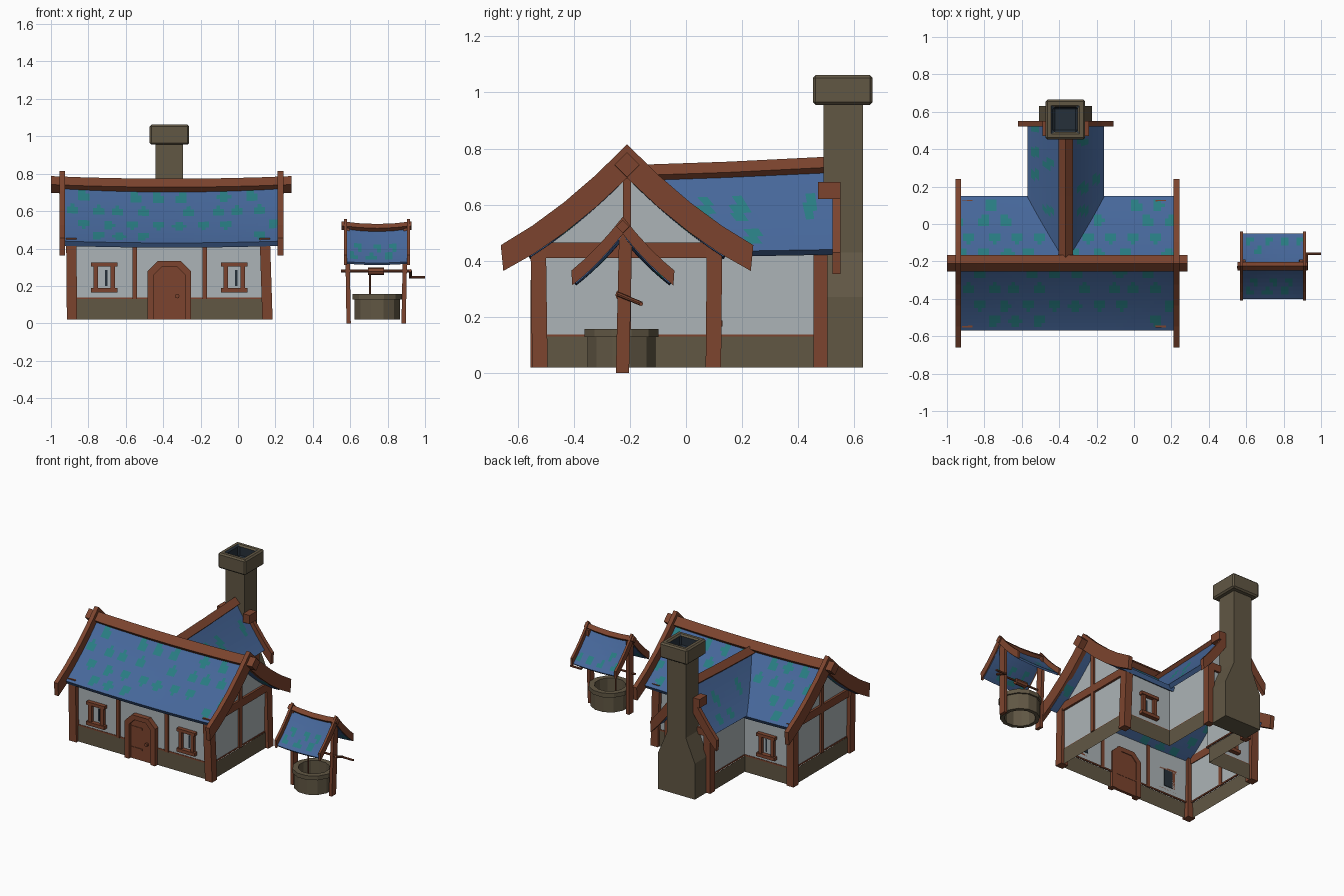
import bpy, bmesh, math, random
from mathutils import Vector

if "Cube" in bpy.data.objects:
    bpy.data.objects.remove(bpy.data.objects["Cube"])
random.seed(4)

def mat(name, rgb):
    m = bpy.data.materials.new(name)
    m.diffuse_color = [((c / 255 + .055) / 1.055) ** 2.4 for c in rgb] + [1]
    m.use_nodes = True
    m.node_tree.nodes["Principled BSDF"].inputs["Base Color"].default_value = m.diffuse_color
    return m

WOOD = mat("brown_wood", (124, 68, 46))
STONE = mat("olive_stone", (97, 87, 68))
WALL = mat("pale_plaster", (172, 180, 183))
BLUE = mat("blue_shingle", (70, 103, 154))
TEAL = mat("teal_shingle", (40, 124, 130))
DARK = mat("dark_opening", (38, 48, 58))

def mesh(name, verts, faces, mats, solid=True):
    me = bpy.data.meshes.new(name)
    me.from_pydata([tuple(v) for v in verts], [], faces)
    for m in mats:
        me.materials.append(m)
    if solid:
        bm = bmesh.new(); bm.from_mesh(me)
        bmesh.ops.recalc_face_normals(bm, faces=bm.faces)
        bm.to_mesh(me); bm.free()
    ob = bpy.data.objects.new(name, me)
    bpy.context.collection.objects.link(ob)
    return ob

def put(axis, a, o, c, z):
    """along / across coordinates to world, for a part running along axis"""
    return (a, o + c, z) if axis == 'x' else (o + c, a, z)

def prism(name, axis, pts, lo, hi, m, o=0):
    n = len(pts)
    v = [put(axis, a, o, c, z) for a in (lo, hi) for c, z in pts]
    f = [[i, (i + 1) % n, n + (i + 1) % n, n + i] for i in range(n)]
    return mesh(name, v, f + [list(range(n)), list(range(n, 2 * n))], [m])

def box(name, x0, x1, y0, y1, z0, z1, m, dx=0, dy=0):
    """box whose top can lean by dx, dy"""
    v = [(x + s * dx, y + s * dy, z) for s, z in ((0, z0), (1, z1))
         for x, y in ((x0, y0), (x1, y0), (x1, y1), (x0, y1))]
    f = [(0, 1, 2, 3), (4, 5, 6, 7)] + [(i, (i + 1) % 4, 4 + (i + 1) % 4, 4 + i) for i in range(4)]
    return mesh(name, v, f, [m])

def sweep(name, axis, o, path, r, m):
    """diamond beam along (along, z) path"""
    v = [put(axis, a, o, c, z + dz) for a, z in path for c, dz in ((r, 0), (0, r), (-r, 0), (0, -r))]
    k = len(path)
    f = [(4*j+i, 4*j+(i+1) % 4, 4*j+4+(i+1) % 4, 4*j+4+i) for j in range(k-1) for i in range(4)]
    return mesh(name, v, f + [(0, 1, 2, 3), tuple(range(4*k-4, 4*k))], [m])

def rod(name, p, q, r, m, n=8):
    p, q = Vector(p), Vector(q)
    rot = (q - p).to_track_quat('Z', 'Y')
    v = [e + rot @ Vector((r*math.cos(t*math.tau/n), r*math.sin(t*math.tau/n), 0)) for e in (p, q) for t in range(n)]
    f = [(i, (i+1) % n, n+(i+1) % n, n+i) for i in range(n)]
    return mesh(name, v, f + [tuple(range(n)), tuple(range(n, 2*n))], [m])

def slope(top, drop, k):
    return lambda t: top - (drop + k) * t + k * t * t

def roof(name, axis, o, half, lo, hi, prof, sag, thick, step, rad):
    """curved shingle roof with staggered teal blotches"""
    A, C = max(8, int((hi - lo(0)) / .02)), 2 * int(half / .02)
    v, centre = [], []
    for i in range(A + 1):
        for j in range(C + 1):
            c = half * (2 * j / C - 1); t = abs(c) / half
            a = lo(c) + (hi - lo(c)) * i / A
            v.append(put(axis, a, o, c, prof(t) - sag(a) * (1 - .6 * t)))
    faces = []
    for i in range(A):
        for j in range(C):
            q = [i*(C+1)+j, (i+1)*(C+1)+j, (i+1)*(C+1)+j+1, i*(C+1)+j+1]
            faces.append(q if axis == 'x' else q[::-1])
    ob = mesh(name, v, faces, [BLUE, TEAL], False)
    dots = []
    for side in (-1, 1):
        for r in range(int(half / step[1])):
            for k in range(-12, 13):
                if random.random() < .72:
                    dots.append(((k + r % 2 / 2) * step[0] + random.uniform(-.015, .015),
                                 side * (half - (r + .6) * step[1])))
    for p in ob.data.polygons:
        a, c = (p.center.x, p.center.y - o) if axis == 'x' else (p.center.y, p.center.x - o)
        p.material_index = int(any((a - da)**2 + (c - dc)**2 < rad**2 for da, dc in dots))
    s = ob.modifiers.new("thickness", 'SOLIDIFY')
    s.thickness, s.offset = thick, -1

def barge(name, axis, o, half, lo, hi, prof, up, low, ext):
    """curved gable board following the roof profile"""
    ts = [ext * i / 4 for i in range(-4, 5)]
    out = [(t * half, prof(abs(t)) + up) for t in ts]
    inn = [(t * half * .98, prof(abs(t)) - low * (1 - .45 * abs(t))) for t in ts]
    prism(name, axis, out + inn[::-1], lo, hi, WOOD, o)

RY, WX = -.21, -.365                       # ridge lines of main house and wing
main_p, wing_p, well_p = slope(.745, .305, .07), slope(.745, .305, .05), slope(.515, .185, .04)
main_sag = lambda a: .025 * (1 - ((a + .355) / .6) ** 2)
wing_sag = lambda a: .03 * (.52 - a) / .72

# plaster and stone shells on a T-shaped footprint, open underneath
def shell(name, g, z0, z1, m):
    fp = [(-.89-g, -.52-g), (.155+g, -.52-g), (.155+g, .1+g), (-.21+g, .1+g),
          (-.21+g, .49+g), (-.52-g, .49+g), (-.52-g, .1+g), (-.89-g, .1+g)]
    v = [(x, y, z) for z in (z0, z1) for x, y in fp]
    return mesh(name, v, [(i, (i+1) % 8, 8+(i+1) % 8, 8+i) for i in range(8)], [m])
shell("plaster_walls", 0, .125, .455, WALL)
shell("stone_base", .008, .02, .13, STONE)
trim = shell("base_trim", .003, .127, .137, WOOD)
trim.modifiers.new("thick", 'SOLIDIFY').thickness = .014
for name, axis, o, half, w, a, p in (("left_gable", 'x', RY, .36, .31, -.89, main_p),
                                     ("right_gable", 'x', RY, .36, .31, .155, main_p),
                                     ("wing_gable", 'y', WX, .205, .155, .49, wing_p)):
    top = [(w * i / 4, p(abs(w * i / 4) / half) - .02) for i in range(-4, 5)]
    pts = [(-w, .43)] + top + [(w, .43)]
    mesh(name, [put(axis, a, o, c, z) for c, z in pts], [list(range(len(pts)))], [WALL], False)

# roofs, gable boards and ridge beams
roof("main_roof", 'x', RY, .36, lambda c: -.935, .225, main_p, main_sag, .03, (.125, .085), .031)
roof("wing_roof", 'y', WX, .205, lambda c: -.225 + 1.75 * abs(c), .53, wing_p, wing_sag, .03, (.125, .07), .027)
barge("left_gable_board", 'x', RY, .36, -.955, -.925, main_p, .07, .05, 1.25)
barge("right_gable_board", 'x', RY, .36, .212, .242, main_p, .07, .05, 1.25)
barge("wing_gable_board", 'y', WX, .205, .522, .55, wing_p, .05, .06, 1.25)
sweep("main_ridge", 'x', RY, [(-1 + 1.287*i/8, .742 - .014*(1 - (i/4 - 1)**2)) for i in range(9)], .045, WOOD)
sweep("wing_ridge", 'y', WX, [(-.2, .703), (.15, .715), (.55, .735)], .038, WOOD)
for s in (-1, 1):
    box("wing_purlin", WX + s*.1 - .025, WX + s*.1 + .025, .47, .55, .62, .68, WOOD)

# corner posts
for x, lean in ((-.915, -.004), (.13, -.014)):
    for y, ly in ((-.548, -.006), (.07, .004)):
        box("corner_post", x, x + .055, y, y + .055, .02, .455, WOOD, lean, ly)
for x in (-.54, -.24):
    box("wing_post", x, x + .05, .455, .505, .02, .45, WOOD)
for x in (-.565, -.19):
    box("front_stud", x, x + .025, -.535, -.515, .13, .45, WOOD)
# gable timbers
for x in (-.905, .15):
    box("gable_beam", x, x + .02, -.52, .1, .41, .465, WOOD)
    box("gable_king_post", x, x + .02, RY - .014, RY + .014, .13, .74, WOOD)
box("wing_gable_beam", -.52, -.21, .485, .505, .41, .46, WOOD)

# windows
for x, y, s in ((-.715, -.52, -1), (-.02, -.52, -1), (-.7, .1, 1), (-.03, .1, 1)):
    def bar(name, x0, x1, z0, z1, d, m, d0=0):
        ya, yb = sorted((y + s * d0, y + s * d))
        box(name, x + x0, x + x1, ya, yb, z0, z1, m)
    bar("window_lintel", -.07, .07, .305, .326, .028, WOOD)
    bar("window_sill", -.07, .07, .165, .188, .03, WOOD)
    bar("window_jamb_a", -.058, -.034, .188, .305, .022, WOOD)
    bar("window_jamb_b", .034, .058, .188, .305, .022, WOOD)
    bar("window_inner_pane", -.034, .034, .188, .305, -.006, DARK, -.002)
    bar("window_glint", .005, .017, .2, .285, .004, DARK, .001)

# door with chamfered arch
def arch(w, h, k):
    return [(-w, .02), (-w, h - k), (-w + k, h), (w - k, h), (w, h - k), (w, .02)]
outer, inner = arch(.117, .332, .055), arch(.083, .3, .04)
prism("door_frame", 'y', outer + inner[::-1], -.555, -.51, WOOD, -.367)
prism("door_panel", 'y', inner, -.535, -.515, WOOD, -.367)
rod("door_knob", (-.325, -.55, .145), (-.325, -.53, .145), .012, WOOD)
for z in (.09, .235):
    box("door_hinge", -.445, -.36, -.539, -.53, z, z + .012, WOOD)

# chimney
half = [(.142, .02), (.142, .27), (.073, .43), (.073, .96)]
prism("chimney_stack", 'y', half + [(-c, z) for c, z in half[::-1]], .49, .63, STONE, -.367)
cap = box("chimney_cap", -.473, -.261, .452, .665, .955, 1.062, STONE)
cap.data.materials.append(DARK)
bm = bmesh.new(); bm.from_mesh(cap.data)
bm.faces.ensure_lookup_table()
top = max(bm.faces, key=lambda f: f.calc_center_median().z)
bmesh.ops.inset_region(bm, faces=[top], thickness=.057)
side = bmesh.ops.inset_region(bm, faces=[top], thickness=.001, depth=-.08)["faces"]
for f in side + [top]:
    f.material_index = 1
bm.to_mesh(cap.data); bm.free()
bev = cap.modifiers.new("bevel", 'BEVEL')
bev.width, bev.segments = .01, 1

# well: stone ring, open through the middle
CX, CY, N = .745, -.23, 12
prof = [(.1, .02), (.126, .02), (.126, .128), (.137, .128), (.137, .157), (.1, .157)]
v = [(CX + r*math.cos((i+.5)*math.tau/N), CY + r*math.sin((i+.5)*math.tau/N), z) for i in range(N) for r, z in prof]
mesh("well_ring", v, [(6*i+j, 6*i+(j+1) % 6, 6*((i+1) % N)+(j+1) % 6, 6*((i+1) % N)+j)
                      for i in range(N) for j in range(6)], [STONE])
# well frame and roof
box("well_post_left", .58, .603, -.25, -.203, 0, .51, WOOD, -.008, .012)
box("well_post_right", .874, .897, -.25, -.203, 0, .51, WOOD, .01, .012)
roof("well_roof", 'x', -.225, .175, lambda c: .578, .91, well_p,
     lambda a: .018 * (1 - ((a - .744) / .17) ** 2), .014, (.1, .06), .022)
for x in (.567, .903):
    barge("well_gable_board", 'x', -.225, .175, x, x + .016, well_p, .042, .02, 1.05)
sweep("well_ridge", 'x', -.225, [(.553, .522), (.65, .512), (.744, .508), (.84, .512), (.928, .522)], .023, WOOD)
# windlass
rod("well_axle", (.552, -.232, .28), (.925, -.232, .28), .007, WOOD)
rod("well_drum", (.695, -.232, .278), (.78, -.232, .278), .02, WOOD)
rod("well_crank_arm", (.921, -.245, .282), (.921, -.157, .246), .008, WOOD)
rod("well_crank_handle", (.917, -.16, .246), (1, -.16, .246), .007, WOOD)
rod("well_rope", (.705, -.235, .1), (.705, -.235, .27), .005, WOOD, 6)
